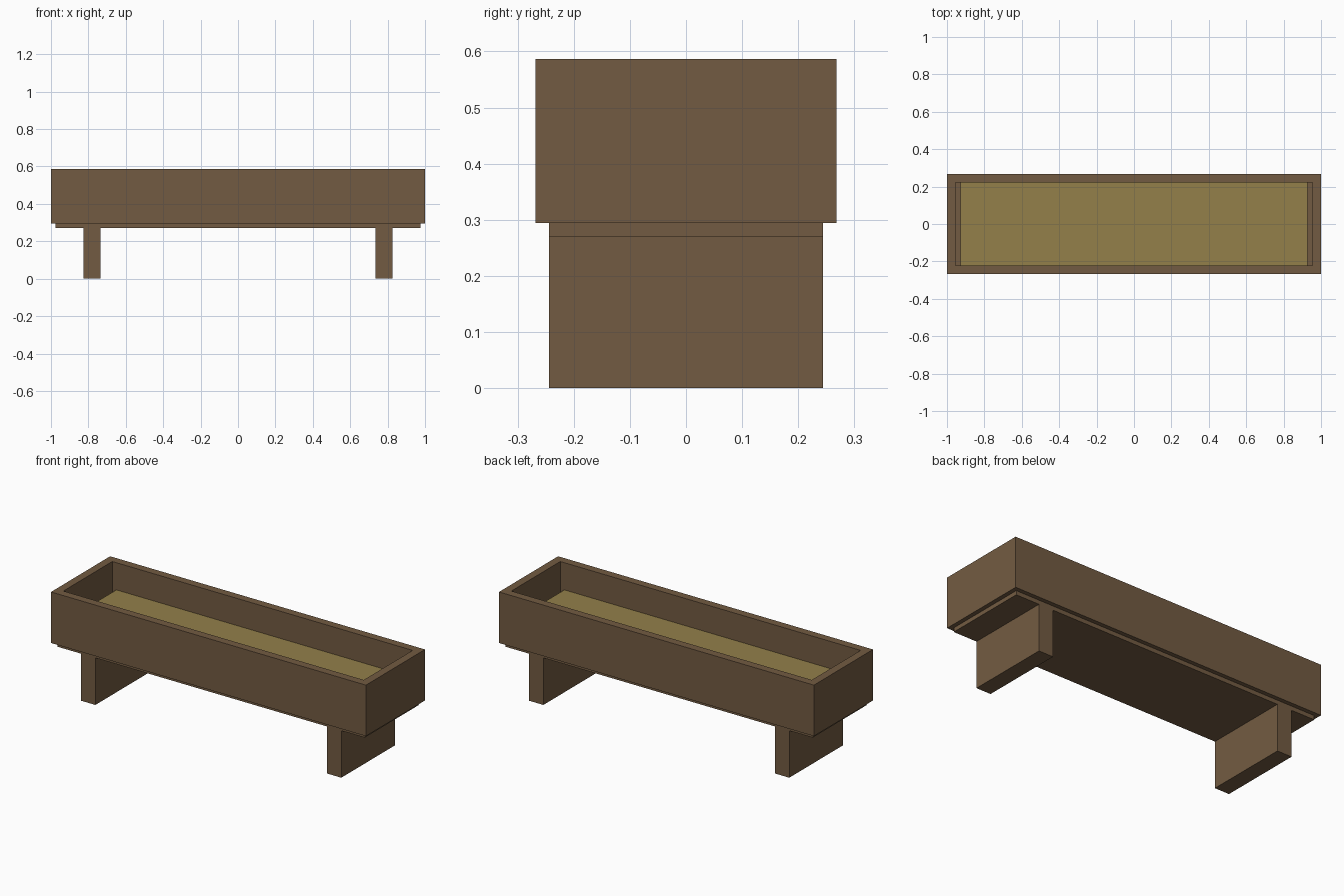
import bpy
import bmesh
from mathutils import Matrix, Vector

cube = bpy.data.objects.get("Cube")
if cube:
    bpy.data.objects.remove(cube, do_unlink=True)


def make_material(name, colour):
    mat = bpy.data.materials.new(name)
    mat.use_nodes = True
    mat.diffuse_color = colour
    mat.node_tree.nodes["Principled BSDF"].inputs["Base Color"].default_value = colour
    return mat


wood = make_material("brown wood", (0.171, 0.105, 0.054, 1))
straw = make_material("straw", (0.292, 0.215, 0.068, 1))


def finish(name, bm, mat):
    mesh = bpy.data.meshes.new(name)
    bm.to_mesh(mesh)
    bm.free()
    mesh.materials.append(mat)
    obj = bpy.data.objects.new(name, mesh)
    bpy.context.scene.collection.objects.link(obj)
    return obj


def box(name, low, high, mat):
    low, high = Vector(low), Vector(high)
    bm = bmesh.new()
    bmesh.ops.create_cube(bm, size=1, matrix=Matrix.Translation((low + high) / 2)
                          @ Matrix.Diagonal((*(high - low), 1)))
    return finish(name, bm, mat)


# Trough sides: a rectangular ring with mitred corners, raised to full height
def frame(name, half_x, half_y, wall, bottom, top, mat):
    bm = bmesh.new()
    corners = [(-1, -1), (1, -1), (1, 1), (-1, 1)]
    outer = [bm.verts.new((half_x * x, half_y * y, bottom)) for x, y in corners]
    inner = [bm.verts.new(((half_x - wall) * x, (half_y - wall) * y, bottom))
             for x, y in corners]
    for i in range(4):
        j = (i + 1) % 4
        bm.faces.new((outer[i], outer[j], inner[j], inner[i]))
    ring = bmesh.ops.extrude_face_region(bm, geom=bm.faces[:], use_keep_orig=True)
    raised = [v for v in ring["geom"] if isinstance(v, bmesh.types.BMVert)]
    bmesh.ops.translate(bm, verts=raised, vec=(0, 0, top - bottom))
    bmesh.ops.recalc_face_normals(bm, faces=bm.faces[:])
    return finish(name, bm, mat)


frame("trough_walls", 1.0, 0.268, 0.046, 0.294, 0.587, wood)

# Floor board set in slightly from the walls
box("floor_board", (-0.976, -0.244, 0.27), (0.976, 0.244, 0.294), wood)

# Filling, stopping just short of the end walls
box("straw_filling", (-0.928, -0.222, 0.294), (0.928, 0.222, 0.431), straw)

# Plank legs
for side, name in ((-1, "right_leg"), (1, "left_leg")):
    centre = side * 0.781
    box(name, (centre - 0.046, -0.244, 0), (centre + 0.046, 0.244, 0.27), wood)
